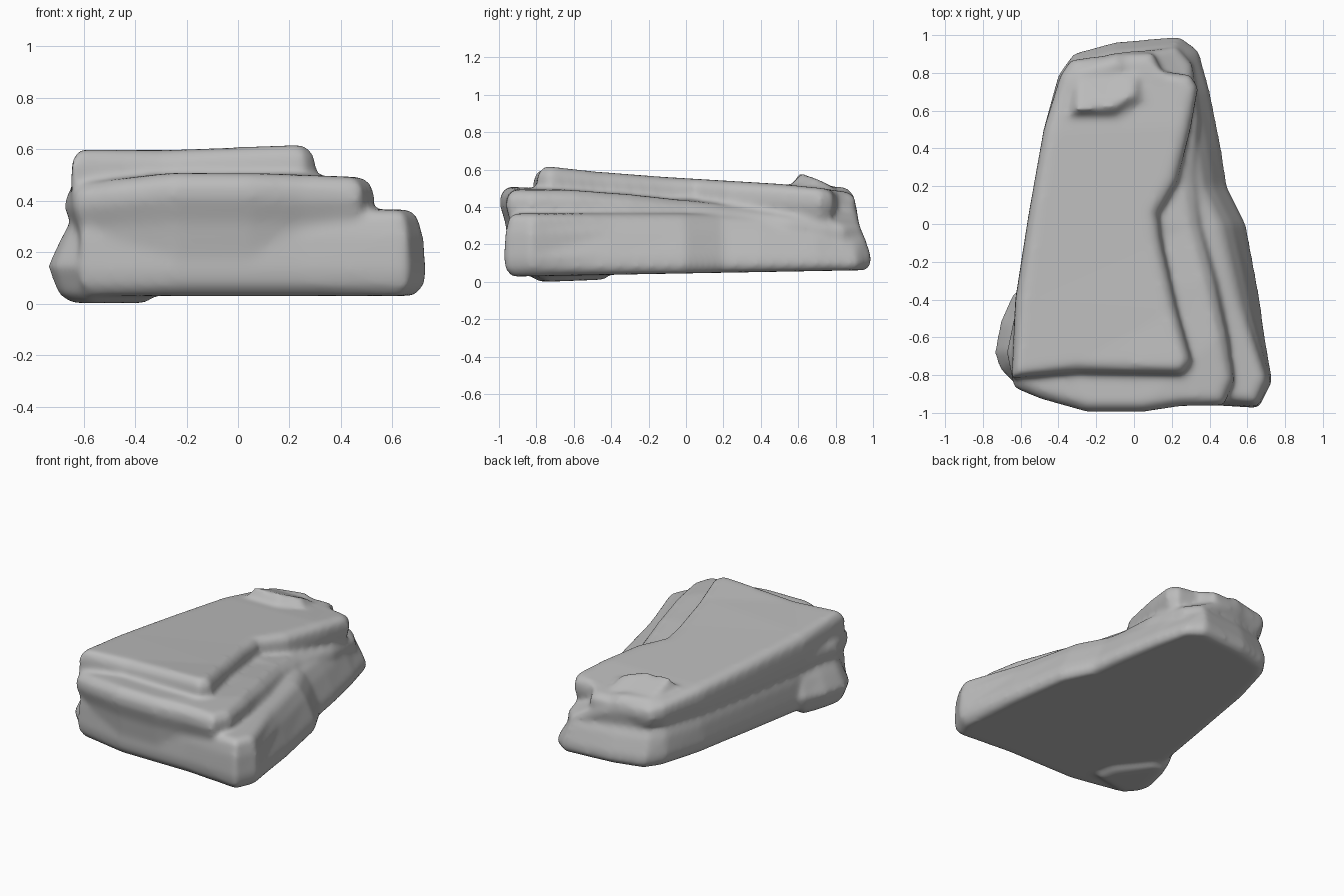
import bpy, bmesh
from mathutils import Vector

cube = bpy.data.objects.get("Cube")
if cube:
    bpy.data.objects.remove(cube)

stone = bpy.data.materials.new("grey stone")
stone.use_nodes = True
COLOUR = (0.5, 0.5, 0.5, 1)
stone.diffuse_color = COLOUR
stone.node_tree.nodes["Principled BSDF"].inputs["Base Color"].default_value = COLOUR

bm = bmesh.new()


def ramp(value, start, end):
    return min(max((value - start) / (end - start), 0), 1)


def slab(outline, bottom, top, insets, lean=0, back_lean=0):
    """Loft an outline between two height functions; insets are (fraction, inset) rings.
    The left flank and the back lean inward as they rise."""
    pts = [Vector(p) for p in outline]
    n = len(pts)
    rings = []
    for t, inset in insets:
        ring = []
        for i, p in enumerate(pts):
            a = (p - pts[i - 1]).normalized()
            b = (pts[(i + 1) % n] - p).normalized()
            normal = Vector((-(a.y + b.y), a.x + b.x)).normalized()
            q = p + normal * inset
            z = bottom(q.x, q.y) * (1 - t) + top(q.x, q.y) * t
            q.x -= lean * t * ramp(p.x, .2, .35) * ramp(p.y, -.85, -.3)
            q.y -= back_lean * t * ramp(p.y, .7, .9)
            ring.append(bm.verts.new((q.x, q.y, z)))
        rings.append(ring)
    for low, high in zip(rings, rings[1:]):
        for i in range(n):
            j = (i + 1) % n
            bm.faces.new((low[i], low[j], high[j], high[i]))
    bm.faces.new(rings[0][::-1])
    bm.faces.new(rings[-1])


# Broad base layer with the low ledge at the front of its left side
slab([(-.62, -.87), (-.25, -.95), (.25, -.95), (.66, -.975), (.735, -.83), (.69, -.4),
      (.62, 0), (.52, .2), (.49, .4), (.43, .7), (.37, .93), (.25, 1.01), (-.1, .98),
      (-.32, .92), (-.4, .8), (-.48, .5), (-.55, .05), (-.61, -.35)],
     lambda x, y: .045 + .018 * y, lambda x, y: .365 - .03 * max(y, 0),
     [(0, .05), (.12, .01), (.3, 0), (.7, .01), (.92, .03), (1, .06)],
     lean=.13, back_lean=.07)

# Bulge low on the front right corner
slab([(-.6, -.88), (-.28, -.8), (-.3, -.6), (-.5, -.36), (-.64, -.36), (-.71, -.52),
      (-.74, -.68), (-.71, -.77)],
     lambda x, y: .015 * ramp(y, -.75, -.35), lambda x, y: .36,
     [(0, .09), (.1, .04), (.4, 0), (.7, .05), (1, .11)])

# Middle layer, which carries the front shelf and the sloping left shoulder
slab([(-.64, -.87), (-.5, -.93), (-.25, -1), (.05, -1), (.25, -.97), (.48, -.965),
      (.54, -.83), (.54, -.6), (.52, -.3), (.44, 0), (.41, .25), (.43, .55),
      (.39, .88), (.26, .98), (-.1, .95), (-.32, .89), (-.39, .78), (-.48, .5),
      (-.55, .05), (-.62, -.4), (-.68, -.68)],
     lambda x, y: .12,
     lambda x, y: (.51 - .15 * max(-x - .3, 0) - .04 * max(x, 0)
                   - .12 * max(y + .5, 0) * ramp(x, 0, .2)),
     [(0, .06), (.5, .035), (.75, .005), (.9, .01), (1, .05)],
     lean=.1, back_lean=.05)

# Top layer, sloping gently to the back, with a notched back left corner
slab([(-.65, -.82), (-.3, -.79), (.26, -.8), (.31, -.73), (.23, -.45), (.15, -.1),
      (.13, .05), (.23, .22), (.3, .5), (.34, .72), (.3, .79), (.15, .81), (.1, .91),
      (-.1, .9), (-.33, .87), (-.39, .79), (-.48, .5), (-.56, .05), (-.63, -.4)],
     lambda x, y: .34,
     lambda x, y: (.6 - .06 * (y + .78) + .02 * ramp(x, -.05, .05) * ramp(y, -.4, -.6)
                   - .1 * max(y - .65, 0)),
     [(0, .02), (.45, 0), (.8, .005), (.93, .025), (1, .055)])

# Low knob near the back of the top
slab([(-.34, .57), (-.1, .57), (.04, .66), (.05, .8), (-.1, .84), (-.32, .82)],
     lambda x, y: .4, lambda x, y: .58 - .5 * max(y - .64, 0),
     [(0, -.05), (.7, 0), (1, .05)])

bmesh.ops.triangulate(bm, faces=[f for f in bm.faces if len(f.verts) > 4])
bmesh.ops.recalc_face_normals(bm, faces=bm.faces)
for face in bm.faces:
    face.smooth = True
mesh = bpy.data.meshes.new("rock")
bm.to_mesh(mesh)
bm.free()
mesh.materials.append(stone)
rock = bpy.data.objects.new("rock", mesh)
bpy.context.collection.objects.link(rock)

# Fuse the layers into one weathered surface
remesh = rock.modifiers.new("fuse", "REMESH")
remesh.mode = "VOXEL"
remesh.voxel_size = 0.016
remesh.use_smooth_shade = True
weather = rock.modifiers.new("weather", "SMOOTH")
weather.factor = 0.5
weather.iterations = 12
